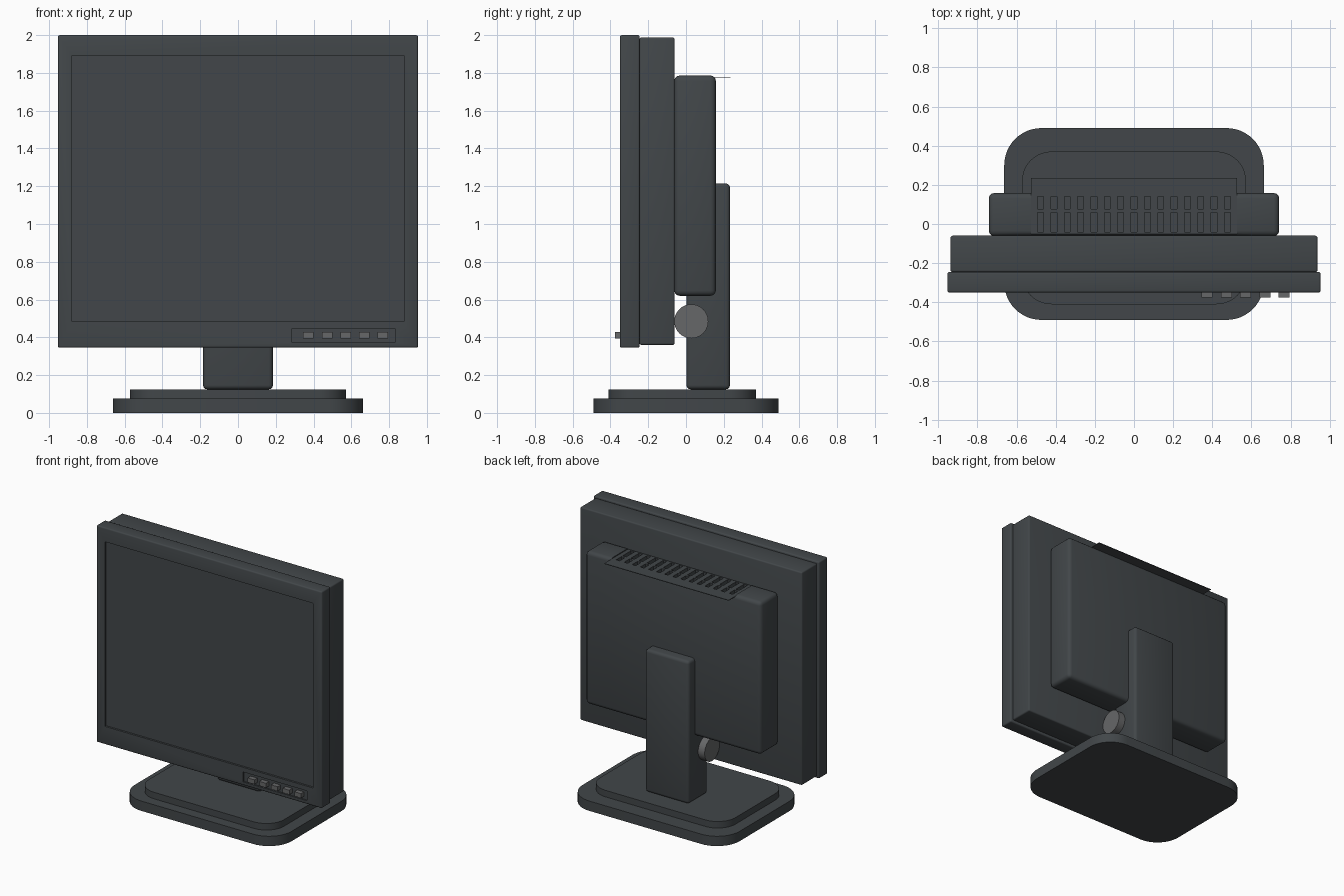
import bpy, bmesh, math
from mathutils import Matrix, Vector

if "Cube" in bpy.data.objects:
    bpy.data.objects.remove(bpy.data.objects["Cube"])


def material(name, rgb):
    m = bpy.data.materials.new(name)
    m.diffuse_color = (*rgb, 1)
    m.use_nodes = True
    m.node_tree.nodes["Principled BSDF"].inputs["Base Color"].default_value = m.diffuse_color
    return m


CHARCOAL = material("charcoal plastic", (0.054, 0.062, 0.067))
GREY = material("grey plastic", (0.133, 0.136, 0.139))


def finish(name, bm, mat):
    me = bpy.data.meshes.new(name)
    bmesh.ops.recalc_face_normals(bm, faces=bm.faces)
    bm.to_mesh(me)
    bm.free()
    ob = bpy.data.objects.new(name, me)
    bpy.context.collection.objects.link(ob)
    me.materials.append(mat)
    return ob


def add_box(bm, lo, hi):
    lo, hi = Vector(lo), Vector(hi)
    mat = Matrix.Translation((lo + hi) / 2) @ Matrix.Diagonal((*(hi - lo), 1))
    bmesh.ops.create_cube(bm, size=1, matrix=mat)


def box(name, lo, hi, mat=CHARCOAL, bevel=0, segments=3):
    bm = bmesh.new()
    add_box(bm, lo, hi)
    if bevel:
        bmesh.ops.bevel(bm, geom=bm.edges[:], offset=bevel, segments=segments,
                        profile=0.5, affect='EDGES')
    return finish(name, bm, mat)


def activate(ob):
    bpy.ops.object.select_all(action='DESELECT')
    ob.select_set(True)
    bpy.context.view_layer.objects.active = ob


def smooth(ob):
    activate(ob)
    bpy.ops.object.shade_smooth_by_angle(angle=math.radians(35))


def cut(ob, boxes):
    """Subtract a set of separate boxes from an object."""
    bm = bmesh.new()
    for lo, hi in boxes:
        add_box(bm, lo, hi)
    cutter = finish("cutter", bm, CHARCOAL)
    cutter.hide_render = True
    mod = ob.modifiers.new("cut", 'BOOLEAN')
    mod.operation, mod.solver, mod.object = 'DIFFERENCE', 'EXACT', cutter
    activate(ob)
    bpy.ops.object.modifier_apply(modifier=mod.name)
    bpy.data.objects.remove(cutter)


def rounded_slab(name, hx, y0, y1, z0, z1, r):
    """Flat slab with round corners, extruded upwards."""
    bm = bmesh.new()
    cx, cy, hy = hx - r, (y0 + y1) / 2, (y1 - y0) / 2 - r
    verts = []
    for q, (sx, sy) in enumerate([(1, 1), (-1, 1), (-1, -1), (1, -1)]):
        for i in range(13):
            a = math.pi / 2 * (q + i / 12)
            verts.append(bm.verts.new((sx * cx + r * math.cos(a),
                                       cy + sy * hy + r * math.sin(a), z0)))
    face = bm.faces.new(verts)
    ext = bmesh.ops.extrude_face_region(bm, geom=[face])
    top = [v for v in ext['geom'] if isinstance(v, bmesh.types.BMVert)]
    bmesh.ops.translate(bm, verts=top, vec=(0, 0, z1 - z0))
    smooth(finish(name, bm, CHARCOAL))


# stand base, two steps
rounded_slab("base_lower", 0.663, -0.49, 0.49, 0, 0.075, 0.19)
rounded_slab("base_upper", 0.572, -0.41, 0.37, 0.075, 0.125, 0.15)

# neck and its tilt knob, showing on both sides
smooth(box("neck", (-0.185, 0.002, 0.125), (0.185, 0.233, 1.215), bevel=0.022))
bm = bmesh.new()
bmesh.ops.create_cone(bm, cap_ends=True, segments=40, radius1=0.09, radius2=0.09,
                      depth=0.48, matrix=Matrix.Translation((0, 0.028, 0.485))
                      @ Matrix.Rotation(math.pi / 2, 4, 'Y'))
smooth(finish("tilt_knob", bm, GREY))

# front bezel with recessed screen and control strip
bezel = box("bezel", (-0.953, -0.35, 0.345), (0.953, -0.245, 2.0), bevel=0.01)
cut(bezel, [((-0.88, -0.4, 0.483), (0.88, -0.335, 1.893)),
            ((0.287, -0.4, 0.372), (0.83, -0.34, 0.447))])
smooth(bezel)

# control buttons
for i in range(5):
    x = 0.373 + i * 0.0985
    box(f"button_{i + 1}", (x - 0.028, -0.376, 0.393), (x + 0.028, -0.335, 0.427), GREY)

# shell behind the bezel
smooth(box("back_shell", (-0.937, -0.246, 0.36), (0.937, -0.06, 1.987), bevel=0.01))

# rear housing with two rows of vent slots in a shallow top notch
slots = []
for i in range(15):
    x = (i - 7) * 0.0682
    for y0, y1 in ((-0.04, 0.06), (0.077, 0.14)):
        slots.append(((x - 0.015, y0, 1.74), (x + 0.015, y1, 1.85)))
housing = box("rear_housing", (-0.742, -0.062, 0.62), (0.742, 0.158, 1.786), bevel=0.028)
cut(housing, [((-0.525, -0.05, 1.7755), (0.525, 0.3, 1.9))])
cut(housing, slots)
smooth(housing)

# thin vent plate that overhangs the housing
plate = box("vent_plate", (-0.525, -0.05, 1.7745), (0.525, 0.236, 1.779))
cut(plate, slots)
